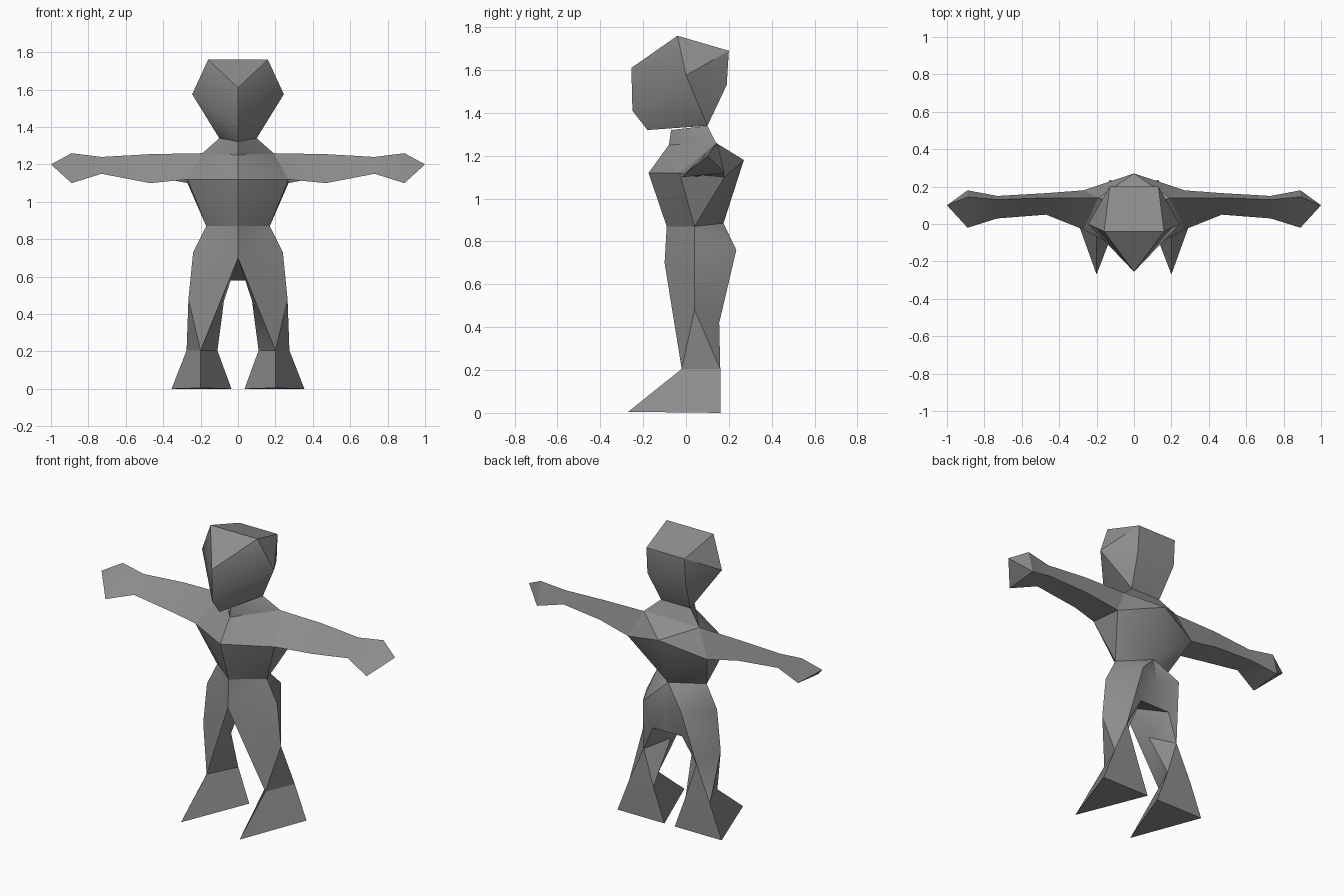
import bpy, bmesh, math

if "Cube" in bpy.data.objects:
    bpy.data.objects.remove(bpy.data.objects["Cube"])

grey = bpy.data.materials.new("plain_grey")
grey.use_nodes = True
colour = (0.27, 0.27, 0.27, 1)
grey.diffuse_color = colour
grey.node_tree.nodes["Principled BSDF"].inputs["Base Color"].default_value = colour
parts = []


def finish(name, bm):
    bmesh.ops.remove_doubles(bm, verts=bm.verts, dist=0.001)
    bmesh.ops.recalc_face_normals(bm, faces=bm.faces)
    mesh = bpy.data.meshes.new(name)
    bm.to_mesh(mesh)
    bm.free()
    mesh.materials.append(grey)
    ob = bpy.data.objects.new(name, mesh)
    bpy.context.collection.objects.link(ob)
    parts.append(ob)


def flip(p, side):
    return (p[0] * side, p[1], p[2])


def hull(name, half):
    """Convex block from the points of its left half."""
    bm = bmesh.new()
    for p in half:
        for side in ((1, -1) if p[0] else (1,)):
            bm.verts.new(flip(p, side))
    bmesh.ops.convex_hull(bm, input=bm.verts)
    bmesh.ops.dissolve_limit(bm, angle_limit=0.01, verts=bm.verts, edges=bm.edges)
    finish(name, bm)


def add_faces(bm, points, faces, side):
    verts = {k: bm.verts.new(flip(p, side)) for k, p in points.items()}
    for face in faces:
        bm.faces.new([verts[k] for k in face.split()])


# Head: flat crown, pointed brow and chin
hull("head", [(0.16, -0.04, 1.76), (0.13, 0.2, 1.69), (0.13, 0.19, 1.53),
              (0.245, 0, 1.575), (0, -0.255, 1.61), (0, -0.25, 1.41),
              (0, -0.18, 1.32), (0.1, 0.1, 1.34)])

# Neck and torso share the shoulder line
collar, shoulder = (0, -0.08, 1.25), (0.19, 0.14, 1.26)
hull("neck", [collar, shoulder, (0, -0.07, 1.32), (0.1, 0.1, 1.34)])
armpit_front, armpit_back = (0.27, -0.03, 1.12), (0.27, 0.18, 1.1)
waist = {"waist_front": (0, -0.09, 0.87), "waist_side": (0.17, 0.04, 0.87),
         "waist_back": (0, 0.175, 0.885)}
hull("torso", [collar, shoulder, armpit_front, armpit_back,
               (0, -0.175, 1.12), (0, 0.27, 1.18), *waist.values()])

# Arms: triangular sections (top, lower front, lower back) ending in a point
sections = [
    (shoulder, armpit_front, armpit_back),
    ((0.47, 0.14, 1.255), (0.47, 0.05, 1.1), (0.47, 0.165, 1.14)),
    ((0.73, 0.13, 1.24), (0.73, 0.03, 1.15), (0.73, 0.15, 1.16)),
    ((0.89, 0.145, 1.26), (0.89, -0.02, 1.1), (0.89, 0.18, 1.12)),
    ((1, 0.1, 1.2),) * 3,
]
for side, name in ((1, "left_arm"), (-1, "right_arm")):
    bm = bmesh.new()
    rings = [[bm.verts.new(flip(p, side)) for p in ring] for ring in sections[:-1]]
    tip = bm.verts.new(flip(sections[-1][0], side))
    bm.faces.new(rings[0])
    for i in range(3):
        j = (i + 1) % 3
        for a, b in zip(rings, rings[1:]):
            bm.faces.new((a[i], a[j], b[j], b[i]))
        bm.faces.new((rings[-1][i], rings[-1][j], tip))
    finish(name, bm)

# Hips and legs: one closed skin, built for each side and welded
ankle = {"ankle_front": (0.2, -0.02, 0.205), "ankle_out": (0.275, 0.16, 0.205),
         "ankle_in": (0.11, 0.16, 0.205)}
points = {
    **waist, **ankle,
    "crotch": (0, -0.1, 0.7), "hip": (0.24, 0.04, 0.73),
    "buttock": (0.13, 0.235, 0.76), "cleft": (0, 0.2, 0.73),
    "seat": (0.1, 0.18, 0.58), "seat_mid": (0, 0.18, 0.58),
    "knee_out": (0.265, 0.04, 0.48), "knee_in": (0.075, 0.04, 0.47),
    "knee_back": (0.18, 0.155, 0.42),
}
faces = [
    "waist_front waist_side crotch", "waist_side hip crotch",
    "crotch hip knee_out", "crotch knee_out ankle_front",
    "crotch ankle_front knee_in", "crotch knee_in seat", "crotch seat seat_mid",
    "waist_side buttock hip", "waist_side waist_back buttock",
    "waist_back cleft buttock", "cleft seat buttock", "cleft seat_mid seat",
    "hip buttock knee_out", "buttock knee_back knee_out",
    "buttock seat knee_back", "seat knee_in knee_back",
    "knee_out ankle_out ankle_front", "knee_out knee_back ankle_out",
    "knee_back ankle_in ankle_out", "knee_back knee_in ankle_in",
    "knee_in ankle_front ankle_in", "waist_front waist_side waist_back",
    "ankle_front ankle_out ankle_in",
]
bm = bmesh.new()
for side in (1, -1):
    add_faces(bm, points, faces, side)
bmesh.ops.remove_doubles(bm, verts=bm.verts, dist=0.001)
# Drop the hidden cap at the waist
caps = [f for f in bm.faces if all(v.co.z > 0.86 for v in f.verts)]
bmesh.ops.delete(bm, geom=caps, context="FACES_ONLY")
finish("hips_and_legs", bm)

# Feet: wedges with a pointed toe
sole = {"toe": (0.2, -0.27, 0.005), "heel_out": (0.355, 0.16, 0), "heel_in": (0.035, 0.16, 0)}
for side, name in ((1, "left_foot"), (-1, "right_foot")):
    bm = bmesh.new()
    add_faces(bm, {**ankle, **sole},
              ["toe heel_out heel_in", "ankle_front ankle_in ankle_out",
               "toe heel_out ankle_out ankle_front", "toe ankle_front ankle_in heel_in",
               "heel_out heel_in ankle_in ankle_out"], side)
    finish(name, bm)

# Soft shading over shallow bends, crisp creases elsewhere
bpy.ops.object.select_all(action="DESELECT")
for ob in parts:
    ob.select_set(True)
bpy.context.view_layer.objects.active = parts[0]
bpy.ops.object.shade_smooth_by_angle(angle=math.radians(30))
